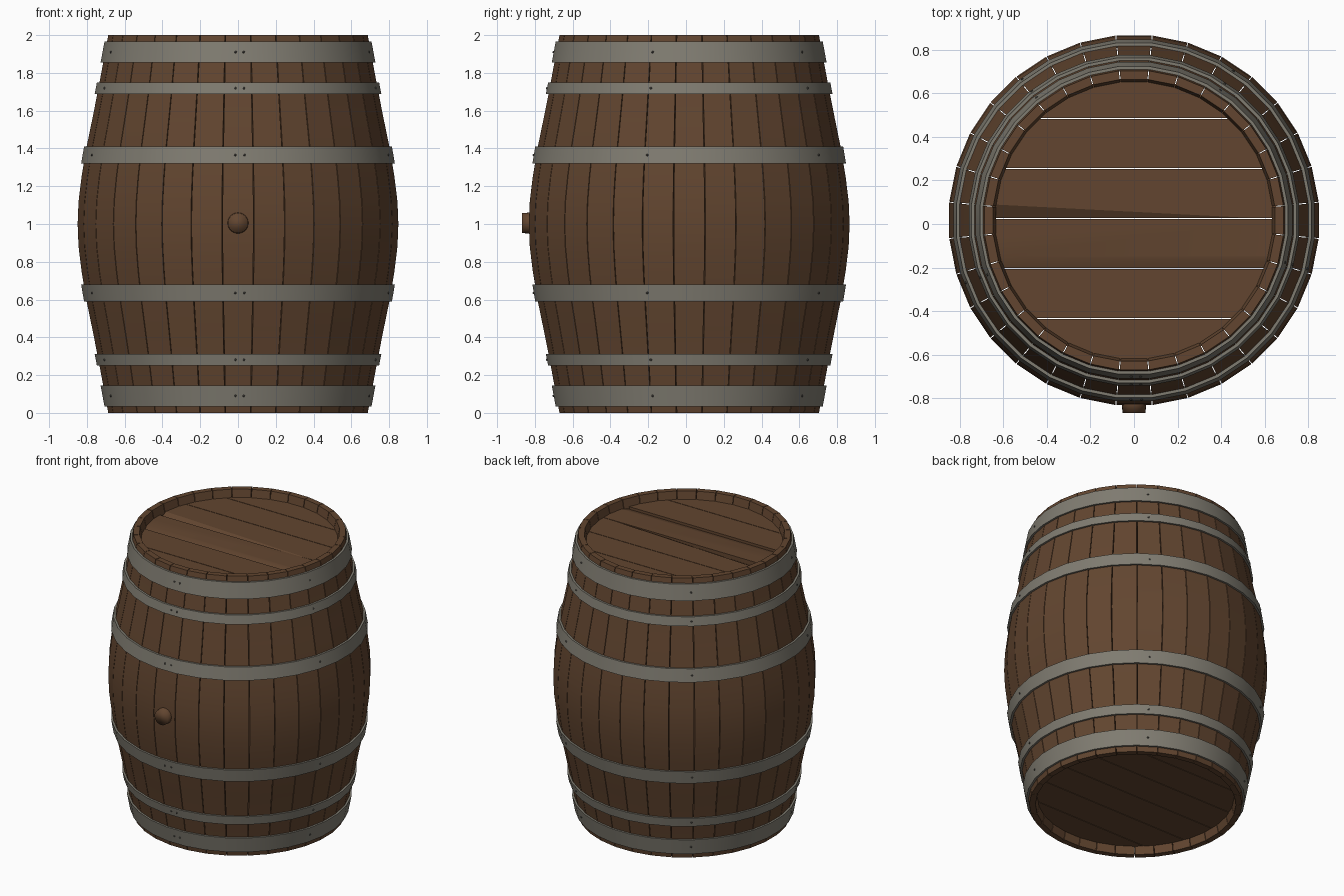
import bpy, bmesh, math
from mathutils import Vector

if "Cube" in bpy.data.objects:
    bpy.data.objects.remove(bpy.data.objects["Cube"])

CY = 0.017          # barrel axis sits slightly behind the origin because of the bung
N = 32              # staves
STEP = 2 * math.pi / N
# half profile (height, radius), mirrored about z = 1
HALF = [(0, .69), (.14, .716), (.29, .744), (.45, .776), (.6, .807), (.75, .832), (.88, .848), (1, .853)]
PROFILE = HALF + [(2 - z, r) for z, r in reversed(HALF[:-1])]


def material(name, col):
    m = bpy.data.materials.new(name)
    m.diffuse_color = (*col, 1)
    m.use_nodes = True
    m.node_tree.nodes["Principled BSDF"].inputs["Base Color"].default_value = m.diffuse_color
    return m


WOOD = material("brown wood", (.122, .060, .029))
IRON = material("grey iron", (.216, .202, .166))
RIVET = material("dark rivet", (.09, .085, .075))


def finish(name, bm, mat, angle=math.radians(30)):
    bmesh.ops.recalc_face_normals(bm, faces=bm.faces)
    me = bpy.data.meshes.new(name)
    bm.to_mesh(me)
    bm.free()
    me.materials.append(mat)
    for p in me.polygons:
        p.use_smooth = True
    me.set_sharp_from_angle(angle=angle)
    ob = bpy.data.objects.new(name, me)
    bpy.context.collection.objects.link(ob)
    return ob


def radius(z):
    for (z0, r0), (z1, r1) in zip(PROFILE, PROFILE[1:]):
        if z0 <= z <= z1:
            return r0 + (r1 - r0) * (z - z0) / (z1 - z0)


def polar(a, r, z):
    """Angle measured from the front (-y) towards +x."""
    return Vector((r * math.sin(a), CY - r * math.cos(a), z))


# staves: one closed cross-section swept over the stave width
section = [(r, z) for z, r in PROFILE]
section += [(.65, 2), (.637, 1.94), (.637, 1.86), (.78, 1.0), (.637, .14), (.637, .06), (.65, 0)]
bm = bmesh.new()
for i in range(N):
    sides = []
    for s in (-.5, .5):
        a = (i + s) * STEP
        off = -s * .004          # hairline gap between staves
        t = Vector((math.cos(a), math.sin(a), 0)) * off
        sides.append([bm.verts.new(polar(a, r, z) + t) for r, z in section])
    A, B = sides
    bm.faces.new(A)
    bm.faces.new(B[::-1])
    for k in range(len(A)):
        j = (k + 1) % len(A)
        bm.faces.new((A[k], B[k], B[j], A[j]))
finish("staves", bm, WOOD, math.radians(9))

# iron hoops following the stave profile
HOOPS = [(.035, .145), (.25, .312), (.59, .68)]
HOOPS += [(2 - b, 2 - a) for a, b in HOOPS]
for n, (z0, z1) in enumerate(HOOPS):
    bm = bmesh.new()
    rings = []
    ring_pts = [(radius(z0) - .01, z0), (radius(z0) + .014, z0),
                (radius(z1) + .014, z1), (radius(z1) - .01, z1)]
    for i in range(N):
        rings.append([bm.verts.new(polar((i + .5) * STEP, r, z)) for r, z in ring_pts])
    for i in range(N):
        A, B = rings[i], rings[(i + 1) % N]
        for k in range(4):
            j = (k + 1) % 4
            bm.faces.new((A[k], B[k], B[j], A[j]))
    finish("hoop_%d" % (n + 1), bm, IRON)

# small rivets, five round each hoop plus a second one at the front joint
bm = bmesh.new()
for z0, z1 in HOOPS:
    z = (z0 + z1) / 2
    for deg in [-1] + [2.4 + 72 * k for k in range(5)]:
        a = math.radians(deg)
        local = (a + STEP / 2) % STEP - STEP / 2
        r = (radius(z) + .014) * math.cos(STEP / 2) / math.cos(local)
        res = bmesh.ops.create_icosphere(bm, subdivisions=1, radius=.007)
        bmesh.ops.translate(bm, verts=res["verts"], vec=polar(a, r, z))
finish("rivets", bm, RIVET)


# heads: six planks clipped to a circle
def head(name, z_out, inward, worn):
    R, w = .655, .23
    for i in range(6):
        y0, y1 = (i - 3) * w + .008 + .002, (i - 2) * w + .008 - .002
        y0, y1 = max(y0, -R + .001), min(y1, R - .001)
        ys = [y0 + (y1 - y0) * k / 8 for k in range(9)]
        pts = [(math.sqrt(R * R - y * y), y) for y in ys]
        pts += [(-x, y) for x, y in reversed(pts)]
        bm = bmesh.new()
        top = bm.faces.new([bm.verts.new((x, y + CY, z_out)) for x, y in pts])
        ext = bmesh.ops.extrude_face_region(bm, geom=[top], use_keep_orig=True)
        low = [v for v in ext["geom"] if isinstance(v, bmesh.types.BMVert)]
        bmesh.ops.translate(bm, verts=low, vec=(0, 0, inward * .06))
        if worn and i in (2, 3):      # worn lower edge of the two middle planks
            a, b, drop = ((-.65, .09), (.65, .022), .035) if i == 3 else ((-.65, -.15), (.65, -.15), .018)
            d = Vector((b[0] - a[0], b[1] - a[1], 0)).normalized()
            nrm = Vector((-d.y, d.x, 0))
            p = Vector((a[0], a[1], 0))
            bmesh.ops.bisect_plane(bm, geom=bm.verts[:] + bm.edges[:] + bm.faces[:],
                                   plane_co=p, plane_no=nrm, dist=1e-5)
            for v in bm.verts:
                s = (v.co - p).dot(nrm)
                if s < -1e-4 and abs(v.co.z - z_out) < 1e-4:
                    v.co.z += inward * drop * min(1, -s / .06)
        finish("%s_plank_%d" % (name, i + 1), bm, WOOD, math.radians(20))


head("top_head", 1.945, -1, True)
head("bottom_head", .055, 1, False)

# bung plug on the front
bm = bmesh.new()
bmesh.ops.create_cone(bm, cap_ends=True, segments=24, radius1=.058, radius2=.053, depth=.08)
for v in bm.verts:
    v.co = Vector((v.co.x, -v.co.z - .828, v.co.y + 1.005))
finish("bung", bm, WOOD, math.pi)
